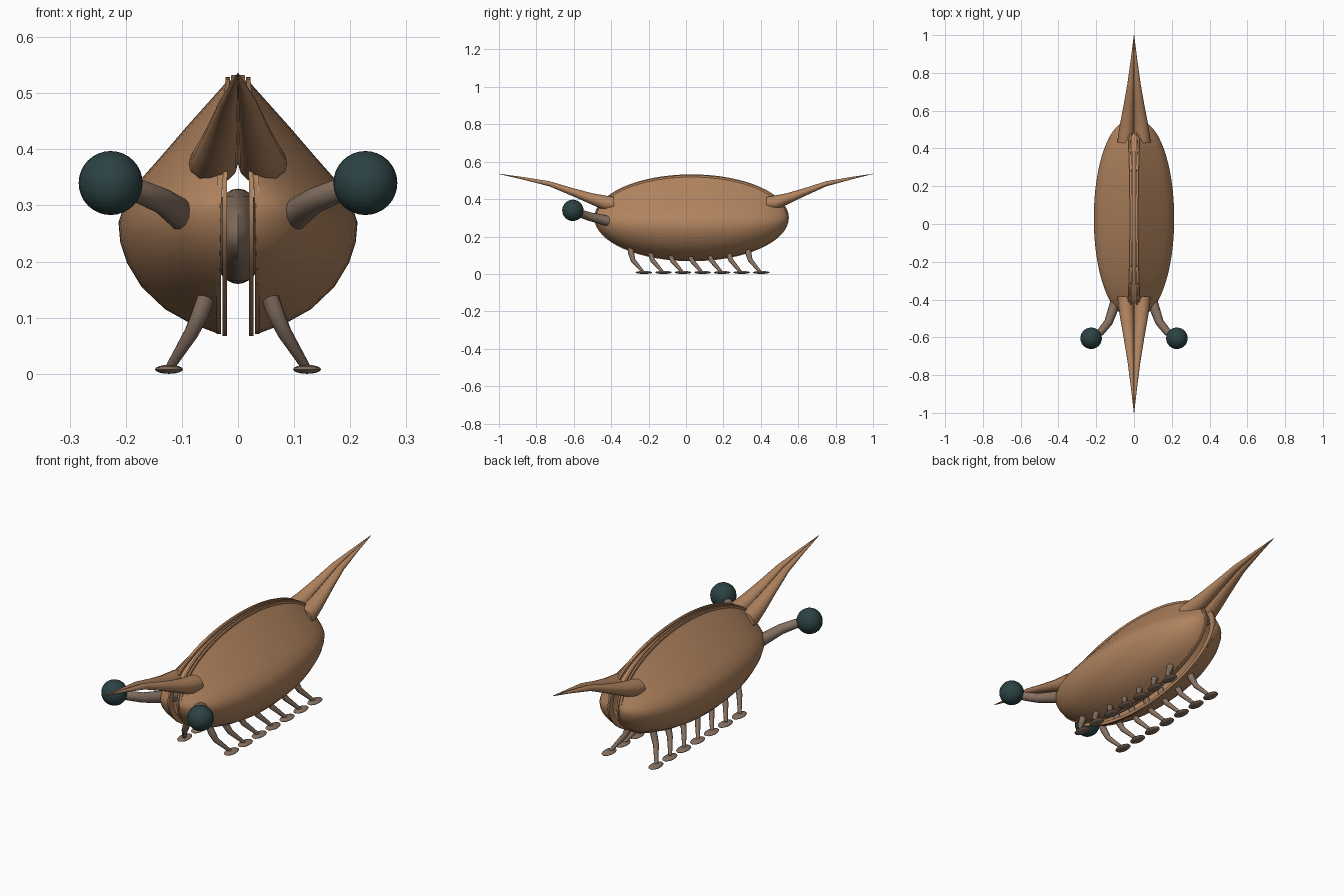
import bpy, bmesh, math
from mathutils import Vector

if "Cube" in bpy.data.objects:
    bpy.data.objects.remove(bpy.data.objects["Cube"])

TAU = 2 * math.pi


def material(name, rgb):
    m = bpy.data.materials.new(name)
    m.diffuse_color = (*rgb, 1)
    m.use_nodes = True
    m.node_tree.nodes["Principled BSDF"].inputs["Base Color"].default_value = m.diffuse_color
    return m


SHELL = material("tan_shell", (0.44, 0.23, 0.115))
FLESH = material("grey_brown_flesh", (0.24, 0.165, 0.12))
EYE = material("dark_teal_eye", (0.025, 0.055, 0.057))


def finish(name, bm, mat, mirror=False, angle=40):
    bmesh.ops.recalc_face_normals(bm, faces=bm.faces)
    me = bpy.data.meshes.new(name)
    bm.to_mesh(me)
    bm.free()
    for p in me.polygons:
        p.use_smooth = True
    me.set_sharp_from_angle(angle=math.radians(angle))
    me.materials.append(mat)
    ob = bpy.data.objects.new(name, me)
    bpy.context.collection.objects.link(ob)
    if mirror:
        mod = ob.modifiers.new("mirror", 'MIRROR')
        mod.use_mirror_merge = False
    return ob


def loft(bm, rings, closed=False):
    """Skin a list of equal-length closed rings; cap the ends unless closed."""
    vs = [[bm.verts.new(p) for p in r] for r in rings]
    n = len(vs[0])
    pairs = list(zip(vs, vs[1:])) + ([(vs[-1], vs[0])] if closed else [])
    for a, b in pairs:
        for i in range(n):
            j = (i + 1) % n
            bm.faces.new((a[i], a[j], b[j], b[i]))
    if not closed:
        bm.faces.new(vs[0])
        bm.faces.new(vs[-1])


def tube(bm, pts, radii, n=12):
    pts = [Vector(p) for p in pts]
    rings = []
    for i, (p, r) in enumerate(zip(pts, radii)):
        t = (pts[min(i + 1, len(pts) - 1)] - pts[max(i - 1, 0)]).normalized()
        u = t.cross(Vector((1, 0, 0))).normalized()
        v = t.cross(u)
        rings.append([p + r * (u * math.cos(TAU * k / n) + v * math.sin(TAU * k / n))
                      for k in range(n)])
    loft(bm, rings)


def ellipsoid(bm, centre, radii, u=24, v=16):
    res = bmesh.ops.create_uvsphere(bm, u_segments=u, v_segments=v, radius=1)
    for w in res["verts"]:
        w.co = Vector([c + a * r for c, a, r in zip(centre, w.co, radii)])


# Shell valve: hollow section scaled elliptically along the body
CY, CZ, RY, RZ = 0.03, 0.30, 0.515, 0.23
section = [(.016, .525), (.05, .487), (.092, .44), (.135, .39), (.172, .348),
           (.2, .31), (.213, .27), (.21, .235), (.198, .198), (.172, .155),
           (.13, .115), (.085, .09), (.037, .072)]
inner = [(.02 + (x - .02) * .9, CZ + (z - CZ) * .95) for x, z in reversed(section)]
bm = bmesh.new()
rings = []
for i in range(33):
    a = math.pi * i / 32
    k = max(math.sin(a), 0.02)
    rings.append([(.03 + (x - .03) * k, CY - RY * math.cos(a), CZ + (z - CZ) * k)
                  for x, z in section + inner])
loft(bm, rings)
finish("shell_valve", bm, SHELL, mirror=True)


# Raised lips running round the edge of each valve
def lip(name, x0, x1, scale):
    bm = bmesh.new()
    rings = []
    for i in range(64):
        c, s = math.cos(TAU * i / 64), math.sin(TAU * i / 64)
        shift = -.016 * max(0, (RZ * s - .04) / .19)
        rings.append([(x + shift, CY + RY * f * c, CZ + RZ * f * s)
                      for x, f in ((x0, scale), (x1, scale),
                                   (x1, scale - .06), (x0, scale - .06))])
    loft(bm, rings, closed=True)
    finish(name, bm, SHELL, mirror=True)


lip("inner_lip", .020, .028, 1.01)
lip("outer_lip", .030, .038, .995)

# Hinge strip sunk in the groove along the back
bm = bmesh.new()
rings = []
for i in range(33):
    a = math.radians(25 + 130 * i / 32)
    rings.append([(x, CY + RY * f * math.cos(a), CZ + RZ * f * math.sin(a))
                  for x, f in ((-.022, .97), (.022, .97), (.022, .9), (-.022, .9))])
loft(bm, rings)
finish("hinge_strip", bm, SHELL)

# Horns: paired half cones, stations of (distance, half width, low z, high z)
stations = [(.385, .088, .338, .412), (.43, .084, .338, .420), (.50, .073, .368, .432),
            (.60, .055, .413, .458), (.73, .034, .468, .496), (.87, .016, .504, .518),
            (1.0, .001, .534, .536)]
for name, direction, offset in (("front_horn", -1, 0), ("rear_horn", 1, .045)):
    bm = bmesh.new()
    rings = []
    for d, w, lo, hi in stations:
        y = d + offset * (1 - d) / .615
        rings.append([(w / 2 + w / 2 * math.cos(TAU * k / 14), direction * y,
                       (lo + hi) / 2 + (hi - lo) / 2 * math.sin(TAU * k / 14))
                      for k in range(14)])
    loft(bm, rings)
    finish(name, bm, SHELL, mirror=True)

# Soft body between the valves
bm = bmesh.new()
ellipsoid(bm, (0, 0, .245), (.05, .43, .085))
finish("soft_body", bm, FLESH)

# Eye stalks and eyes
bm = bmesh.new()
tube(bm, [(.085, -.36, .272), (.1, -.42, .283), (.135, -.52, .308), (.175, -.57, .325),
          (.226, -.605, .34)], [.029, .028, .023, .021, .019])
finish("eye_stalk", bm, FLESH, mirror=True)
bm = bmesh.new()
ellipsoid(bm, (.227, -.605, .34), (.057, .057, .057))
finish("eye", bm, EYE, mirror=True)

# Seven pairs of legs with flat oval feet
legs, feet = bmesh.new(), bmesh.new()
for i in range(7):
    y = -.225 + .1045 * i
    tube(legs, [(.054, y - .072, .145), (.066, y - .068, .11), (.083, y - .058, .073),
                (.121, y - .006, .012)], [.016, .016, .013, .008], 10)
    ellipsoid(feet, (.123, y, .008), (.025, .045, .008), 16, 8)
finish("leg", legs, FLESH, mirror=True)
finish("foot", feet, FLESH, mirror=True)
